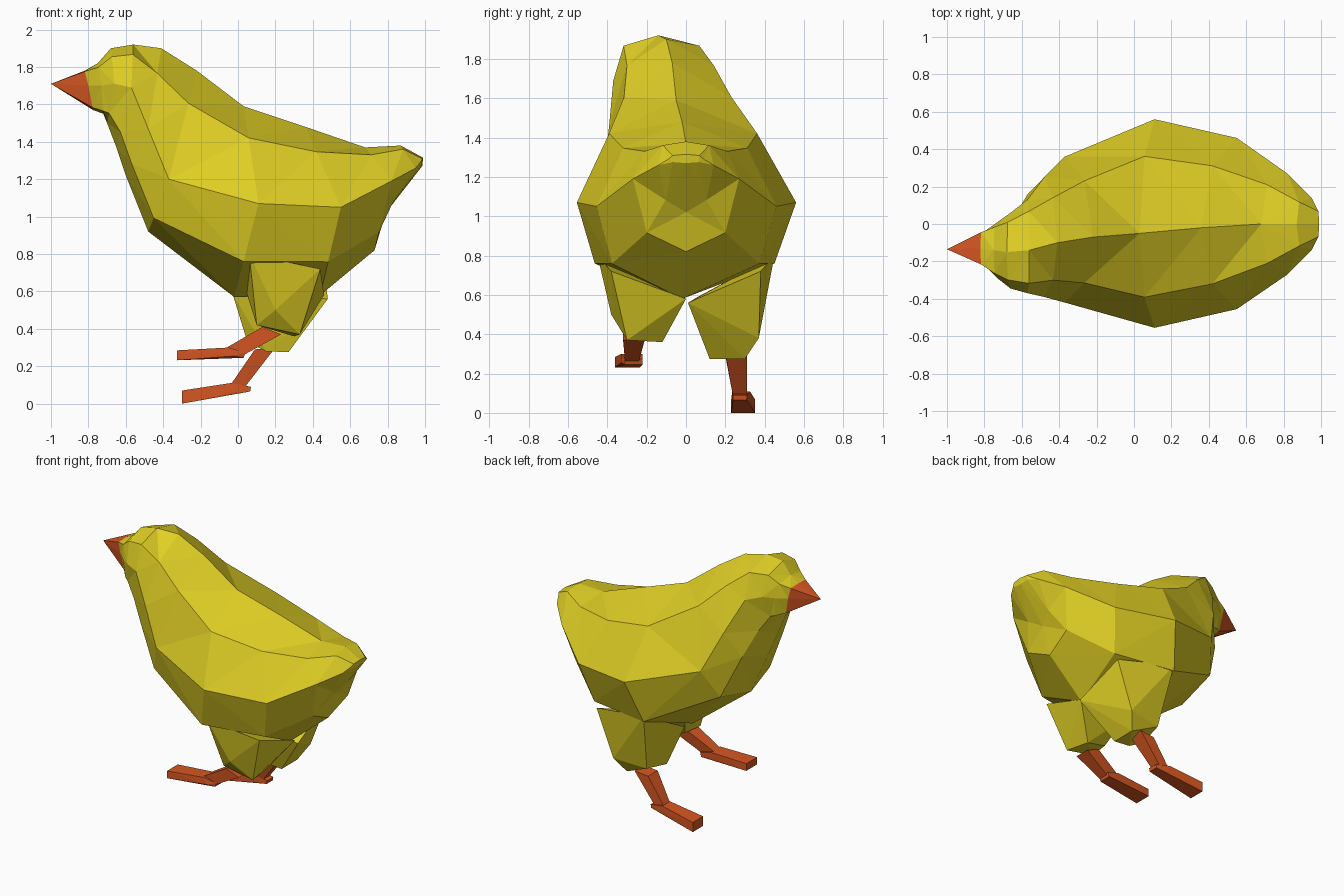
import bpy, bmesh

if "Cube" in bpy.data.objects:
    bpy.data.objects.remove(bpy.data.objects["Cube"])

def material(name, rgb):
    m = bpy.data.materials.new(name)
    m.diffuse_color = (*rgb, 1)
    m.use_nodes = True
    m.node_tree.nodes["Principled BSDF"].inputs["Base Color"].default_value = m.diffuse_color
    return m

YELLOW = material("down yellow", (0.74, 0.62, 0.018))
ORANGE = material("beak orange", (0.68, 0.095, 0.016))

def finish(bm, name, mat):
    bmesh.ops.recalc_face_normals(bm, faces=bm.faces)
    me = bpy.data.meshes.new(name)
    bm.to_mesh(me)
    bm.free()
    me.materials.append(mat)
    ob = bpy.data.objects.new(name, me)
    bpy.context.collection.objects.link(ob)
    return ob

def hull(name, pts, mat):
    bm = bmesh.new()
    for p in pts:
        bm.verts.new(p)
    bmesh.ops.convex_hull(bm, input=bm.verts)
    loose = [v for v in bm.verts if not v.link_faces]
    bmesh.ops.delete(bm, geom=loose, context='VERTS')
    return finish(bm, name, mat)

# Body stations from beak to tail:
# ridge x, z, y | widest x, z, left y, right y | belly x, z | upper fullness
STATIONS = [
    (-.82, 1.78, -.13, -.80, 1.70, -.22, -.04, -.775, 1.57, .95),
    (-.75, 1.82, -.14, -.73, 1.70, -.29, .01, -.72, 1.55, .82),
    (-.68, 1.90, -.15, -.66, 1.71, -.345, .06, -.70, 1.50, .76),
    (-.56, 1.92, -.14, -.57, 1.69, -.37, .13, -.65, 1.37, .77),
    (-.41, 1.90, -.10, -.48, 1.47, -.39, .25, -.60, 1.22, .69),
    (-.22, 1.78, -.07, -.37, 1.20, -.42, .36, -.48, .92, .70),
    (.03, 1.59, -.05, .11, 1.07, -.555, .56, -.02, .57, .675),
    (.36, 1.48, -.02, .55, 1.05, -.455, .46, .44, .58, .69),
    (.68, 1.37, 0, .82, 1.19, -.27, .27, .73, .82, .78),
    (.87, 1.38, 0, .95, 1.26, -.14, .14, .79, 1.02, .84),
    (.99, 1.315, 0, .975, 1.29, -.09, .09, .985, 1.27, .75),
]

def ring(n):
    xt, zt, y0, xm, zm, yl, yr, xb, zb, k = STATIONS[n]
    # square chin at the face, full belly in the middle, rounder elsewhere
    lu, lv = (.9, -.9) if n < 2 else (.82, -.62) if n in (6, 7) else (.74, -.74)
    pts = []
    # (sideways side, amount out, amount up)
    for side, u, v in ((yr, 0, 1), (yr, k, k), (yr, 1, 0), (yr, lu, lv),
                       (yl, 0, -1), (yl, lu, lv), (yl, 1, 0), (yl, k, k)):
        xe, ze = (xt, zt) if v > 0 else (xb, zb)
        pts.append((xm + (xe - xm) * abs(v), y0 + (side - y0) * u,
                    zm + (ze - zm) * abs(v)))
    return pts

# Body, neck, head and tail in one faceted skin
bm = bmesh.new()
rings = [[bm.verts.new(p) for p in ring(n)] for n in range(len(STATIONS))]
for a, b in zip(rings, rings[1:]):
    for i in range(8):
        j = (i + 1) % 8
        bm.faces.new((a[i], a[j], b[j], b[i]))
bm.faces.new(rings[0])
bm.faces.new(rings[-1])
bmesh.ops.recalc_face_normals(bm, faces=bm.faces)
bmesh.ops.triangulate(bm, faces=bm.faces)
finish(bm, "body", YELLOW)

# Beak grows from the first ring
hull("beak", ring(0) + [(-1, -.135, 1.71)], ORANGE)

# Thighs
hull("raised_thigh", [
    (.06, -.45, .80), (.44, -.38, .72), (.46, 0, .58), (.04, -.04, .61),
    (.20, -.38, .50), (.10, -.31, .42), (.33, -.30, .37), (.30, -.12, .36),
    (.12, -.16, .42)], YELLOW)
hull("standing_thigh", [
    (-.03, .06, .59), (.03, .45, .80), (.46, .38, .72), (.48, .01, .56),
    (.05, .15, .33), (.08, .34, .36), (.33, .37, .38), (.27, .30, .275),
    (.27, .12, .275), (.15, .13, .28)], YELLOW)

def bar(name, ends):
    """Hull of end sections: (x, z) pairs with y range."""
    hull(name, [(x, y, z) for pts, ys in ends for x, z in pts for y in ys], ORANGE)

# Lower legs and feet
bar("raised_shank", [(((.13, .41), (.23, .37)), (-.32, -.21)),
                     (((-.06, .30), (.03, .26)), (-.31, -.24))])
bar("raised_foot", [(((-.325, .285), (-.325, .232)), (-.36, -.235)),
                    (((-.05, .30), (-.02, .255)), (-.33, -.22)),
                    (((.04, .275), (.03, .245)), (-.31, -.22))])
bar("standing_shank", [(((.09, .29), (.20, .30)), (.20, .31)),
                       (((-.04, .10), (.03, .08)), (.24, .31))])
bar("standing_foot", [(((-.30, .07), (-.30, .0)), (.23, .35)),
                      (((-.04, .11), (-.02, .06)), (.235, .325)),
                      (((.07, .09), (.065, .065)), (.24, .31))])
